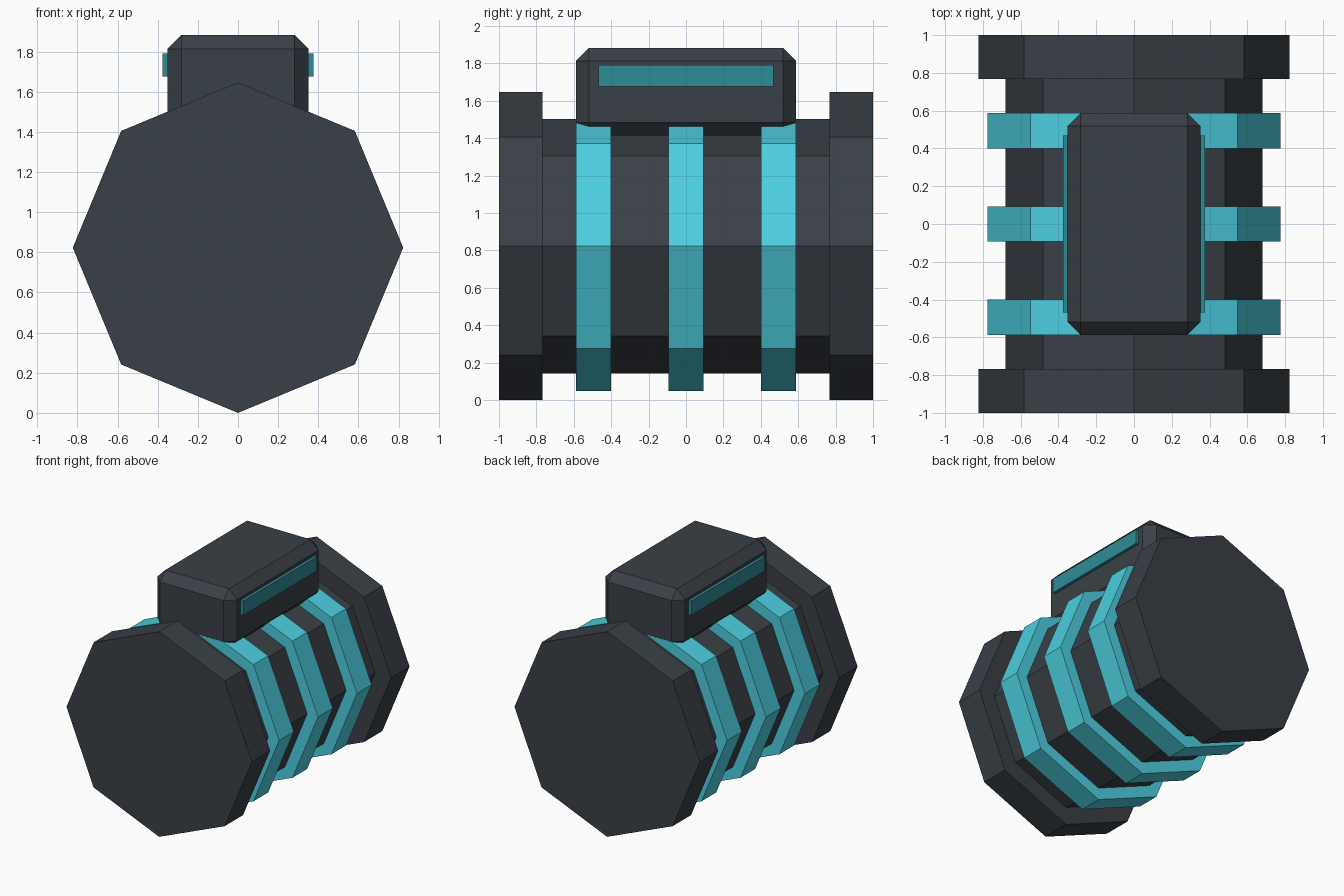
import bpy
import math

if "Cube" in bpy.data.objects:
    bpy.data.objects.remove(bpy.data.objects["Cube"])

RADIUS = 0.823          # end cap radius, also the axis height


def material(name, rgb):
    m = bpy.data.materials.new(name)
    m.diffuse_color = (*rgb, 1.0)
    m.use_nodes = True
    m.node_tree.nodes["Principled BSDF"].inputs["Base Color"].default_value = m.diffuse_color
    return m


DARK = material("dark slate", (0.042, 0.051, 0.063))
CYAN = material("bright cyan", (0.074, 0.631, 0.753))
TEAL = material("deep teal", (0.028, 0.262, 0.305))


def finish(name, mat):
    ob = bpy.context.object
    ob.name = name
    ob.data.materials.append(mat)
    return ob


def drum(name, radius, y0, y1, mat):
    """Eight-sided drum lying along y, corners pointing up and sideways."""
    bpy.ops.mesh.primitive_cylinder_add(
        vertices=8, radius=radius, depth=y1 - y0,
        location=(0, (y0 + y1) / 2, RADIUS), rotation=(math.pi / 2, 0, 0))
    return finish(name, mat)


def box(name, size, loc, mat):
    bpy.ops.mesh.primitive_cube_add(size=1, location=loc)
    ob = bpy.context.object
    ob.scale = size
    bpy.ops.object.transform_apply(location=False, rotation=False, scale=True)
    return finish(name, mat)


# Barrel and end caps
drum("barrel", 0.68, -0.8, 0.8, DARK)
drum("front_cap", RADIUS, -1.0, -0.767, DARK)
drum("back_cap", RADIUS, 0.767, 1.0, DARK)

# Glowing rings around the barrel
for name, y in (("front_ring", -0.494), ("middle_ring", 0.0), ("back_ring", 0.494)):
    drum(name, 0.776, y - 0.093, y + 0.093, CYAN)

# Chamfered housing on top
housing = box("top_housing", (0.704, 1.176, 0.47), (0, 0, 1.648), DARK)
bevel = housing.modifiers.new("chamfer", "BEVEL")
bevel.width = 0.07
bevel.segments = 1

# Light strips on the housing sides
for name, side in (("left_strip", -1), ("right_strip", 1)):
    box(name, (0.05, 0.936, 0.115), (side * 0.35, 0, 1.733), TEAL)
